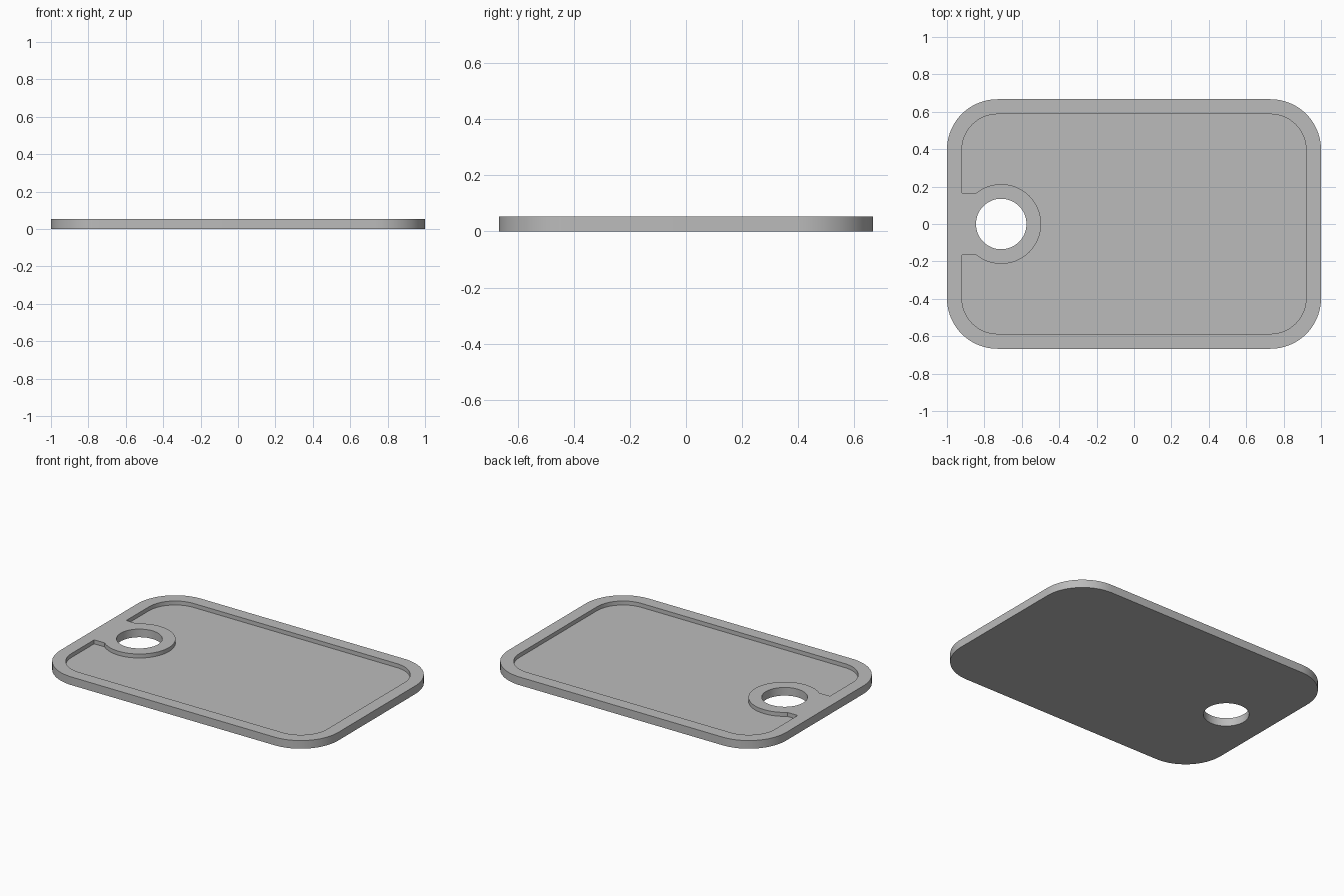
import bpy, bmesh
from math import sin, cos, pi, asin, radians

if "Cube" in bpy.data.objects:
    bpy.data.objects.remove(bpy.data.objects["Cube"], do_unlink=True)

HALF_X, HALF_Y, TOP, FLOOR = 1.0, 0.667, 0.053, 0.027
RIM, CORNER = 0.08, 0.27
HOLE_X, HOLE_R, BOSS_R, TAB = -0.71, 0.135, 0.213, 0.165


def arc(cx, cy, r, start, end, steps):
    return [(cx + r * cos(start + (end - start) * i / steps),
             cy + r * sin(start + (end - start) * i / steps)) for i in range(steps + 1)]


def rounded_rect(hx, hy, r):
    """Counter-clockwise outline that starts and ends on the left edge."""
    points = []
    for k, (sx, sy) in enumerate([(-1, -1), (1, -1), (1, 1), (-1, 1)]):
        points += arc(sx * (hx - r), sy * (hy - r), r, pi + k * pi / 2, pi * 1.5 + k * pi / 2, 24)
    return points


def prism(name, outline, z0, z1):
    bm = bmesh.new()
    base = bm.faces.new([bm.verts.new((x, y, z0)) for x, y in outline])
    top = bmesh.ops.extrude_face_region(bm, geom=[base])["geom"]
    bmesh.ops.translate(bm, vec=(0, 0, z1 - z0),
                        verts=[v for v in top if isinstance(v, bmesh.types.BMVert)])
    bmesh.ops.recalc_face_normals(bm, faces=bm.faces)
    mesh = bpy.data.meshes.new(name)
    bm.to_mesh(mesh)
    bm.free()
    obj = bpy.data.objects.new(name, mesh)
    bpy.context.collection.objects.link(obj)
    return obj


# Rounded plate
tray = prism("tray", rounded_rect(HALF_X, HALF_Y, CORNER), 0, TOP)

# Recess outline: inner rectangle, notched on the left by the tab and ring
notch = pi - asin(TAB / BOSS_R)
inner_x = HALF_X - RIM
recess = rounded_rect(inner_x, HALF_Y - RIM, CORNER - RIM)
recess += [(-inner_x, TAB)] + arc(HOLE_X, 0, BOSS_R, notch, -notch, 64) + [(-inner_x, -TAB)]

# Cut the recess and the through hole
cutters = [prism("recess_cutter", recess, FLOOR, TOP + 0.1),
           prism("hole_cutter", arc(HOLE_X, 0, HOLE_R, 0, 2 * pi, 64)[:-1], -0.1, TOP + 0.1)]
bpy.context.view_layer.objects.active = tray
tray.select_set(True)
for cutter in cutters:
    cutter.hide_render = True
    cut = tray.modifiers.new(cutter.name, "BOOLEAN")
    cut.operation, cut.solver, cut.object = "DIFFERENCE", "EXACT", cutter
    bpy.ops.object.modifier_apply(modifier=cut.name)
    bpy.data.objects.remove(cutter, do_unlink=True)

# Plain grey finish
grey = bpy.data.materials.new("grey")
grey.use_nodes = True
grey.diffuse_color = (0.5, 0.5, 0.5, 1)
grey.node_tree.nodes["Principled BSDF"].inputs["Base Color"].default_value = (0.5, 0.5, 0.5, 1)
tray.data.materials.clear()
tray.data.materials.append(grey)
bpy.ops.object.shade_smooth_by_angle(angle=radians(30))
